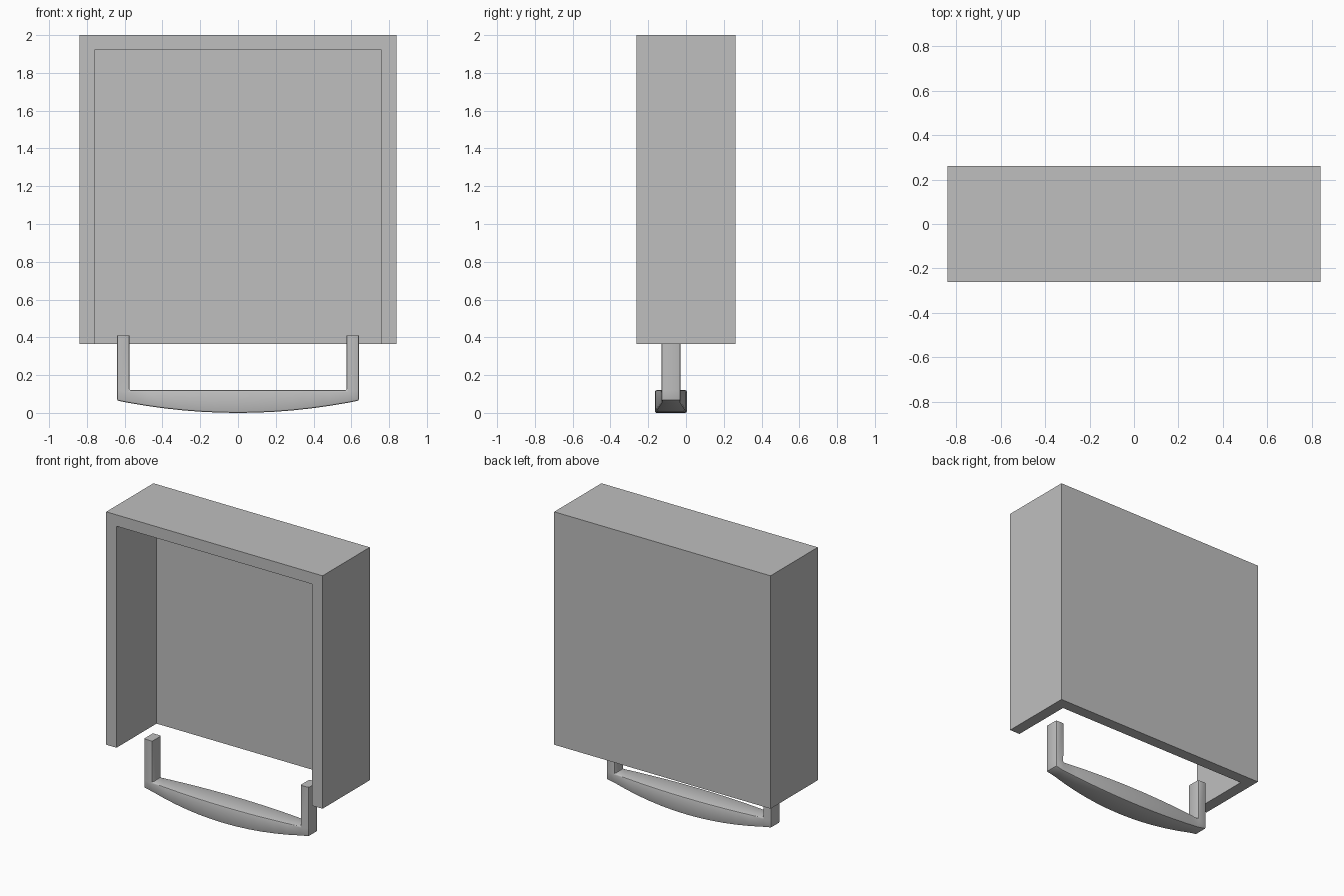
import bpy, bmesh, math

if "Cube" in bpy.data.objects:
    bpy.data.objects.remove(bpy.data.objects["Cube"])

grey = bpy.data.materials.new("grey")
grey.diffuse_color = (0.52, 0.52, 0.52, 1)
grey.use_nodes = True
grey.node_tree.nodes["Principled BSDF"].inputs["Base Color"].default_value = grey.diffuse_color


def add_object(name, bm):
    bmesh.ops.recalc_face_normals(bm, faces=bm.faces[:])
    mesh = bpy.data.meshes.new(name)
    bm.to_mesh(mesh)
    bm.free()
    mesh.materials.append(grey)
    ob = bpy.data.objects.new(name, mesh)
    bpy.context.collection.objects.link(ob)
    return ob


def box(name, lo, hi):
    bm = bmesh.new()
    bmesh.ops.create_cube(bm, size=1)
    for v in bm.verts:
        v.co = [(a + b) / 2 + c * (b - a) for a, b, c in zip(lo, hi, v.co)]
    return add_object(name, bm)


def activate(ob):
    bpy.ops.object.select_all(action='DESELECT')
    ob.select_set(True)
    bpy.context.view_layer.objects.active = ob


# Case: a box hollowed out from the front and the bottom
WALL = 0.08
case = box("case", (-0.84, -0.262, 0.365), (0.84, 0.262, 2.0))
cutter = box("case_cutter", (-0.84 + WALL, -0.5, 0.1), (0.84 - WALL, 0.262 - WALL, 2.0 - WALL))
cutter.hide_render = True
mod = case.modifiers.new("hollow", 'BOOLEAN')
mod.operation, mod.object, mod.solver = 'DIFFERENCE', cutter, 'EXACT'
activate(case)
bpy.ops.object.modifier_apply(modifier=mod.name)
bpy.data.objects.remove(cutter)

# Handle: a grip swelling towards its middle, with a post raised at each end
END, INNER, Y, TOP, POST_TOP = 0.64, 0.575, -0.08, 0.12, 0.41
SEG = 12
stations = [-END] + [-INNER + 2 * INNER * i / SEG for i in range(SEG + 1)] + [END]
bm = bmesh.new()
rings = []
for x in stations:
    half = 0.05 + 0.035 * (1 - min(1, (x / INNER) ** 2))
    bottom = 0.065 * (x / END) ** 2
    rings.append([bm.verts.new((x, Y + sy * half, z))
                  for sy, z in ((-1, bottom), (1, bottom), (1, TOP), (-1, TOP))])
top_faces = []
for a, b in zip(rings, rings[1:]):
    for k in range(4):
        f = bm.faces.new((a[k], a[(k + 1) % 4], b[(k + 1) % 4], b[k]))
        if k == 2:
            top_faces.append(f)
bm.faces.new(rings[0])
bm.faces.new(rings[-1])
bmesh.ops.recalc_face_normals(bm, faces=bm.faces[:])

# Posts
for f in (top_faces[0], top_faces[-1]):
    res = bmesh.ops.extrude_face_region(bm, geom=[f])
    for v in res["geom"]:
        if isinstance(v, bmesh.types.BMVert):
            v.co.z = POST_TOP
    if f.is_valid:
        bmesh.ops.delete(bm, geom=[f], context='FACES_ONLY')
bmesh.ops.dissolve_limit(bm, angle_limit=math.radians(0.5), verts=bm.verts[:],
                         edges=[e for e in bm.edges
                                if all(abs(abs(v.co.x) - END) < 1e-4 for v in e.verts)])

# Rounded edges, except around the post tops
sharp = [e for e in bm.edges
         if len(e.link_faces) == 2 and e.calc_face_angle() > math.radians(35)
         and not all(v.co.z > POST_TOP - 1e-4 for v in e.verts)]
bmesh.ops.bevel(bm, geom=sharp, offset=0.009, offset_type='OFFSET', segments=2,
                profile=0.5, affect='EDGES', clamp_overlap=True)
handle = add_object("handle", bm)
activate(handle)
bpy.ops.object.shade_smooth_by_angle(angle=math.radians(35))
